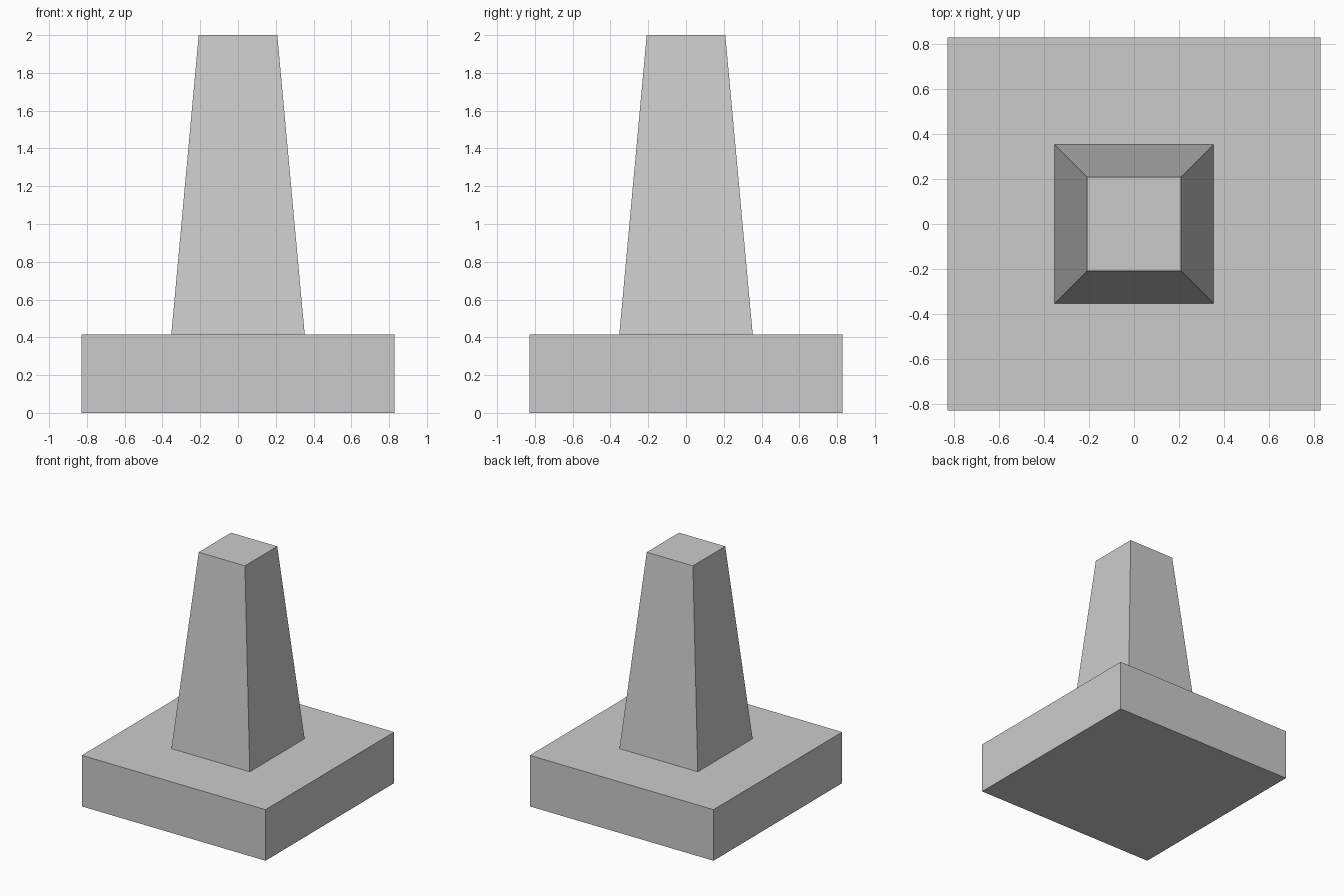
import bpy
import bmesh

if "Cube" in bpy.data.objects:
    bpy.data.objects.remove(bpy.data.objects["Cube"])

BASE, SHAFT, TOP = 0.828, 0.353, 0.208   # half widths
STEP, HEIGHT = 0.416, 2.0                # slab top, overall height


def square_ring(bm, half, z):
    corners = ((-1, -1), (1, -1), (1, 1), (-1, 1))
    return [bm.verts.new((x * half, y * half, z)) for x, y in corners]


# Footing slab with a tapered shaft, lofted through square sections
bm = bmesh.new()
sections = [(BASE, 0), (BASE, STEP), (SHAFT, STEP), (TOP, HEIGHT)]
rings = [square_ring(bm, half, z) for half, z in sections]
for low, high in zip(rings, rings[1:]):
    for i in range(4):
        j = (i + 1) % 4
        bm.faces.new((low[i], low[j], high[j], high[i]))

# Closed underside and flat top
bm.faces.new(reversed(rings[0]))
bm.faces.new(rings[-1])

mesh = bpy.data.meshes.new("tapered_pedestal")
bm.to_mesh(mesh)
bm.free()
pedestal = bpy.data.objects.new("tapered_pedestal", mesh)
bpy.context.collection.objects.link(pedestal)
